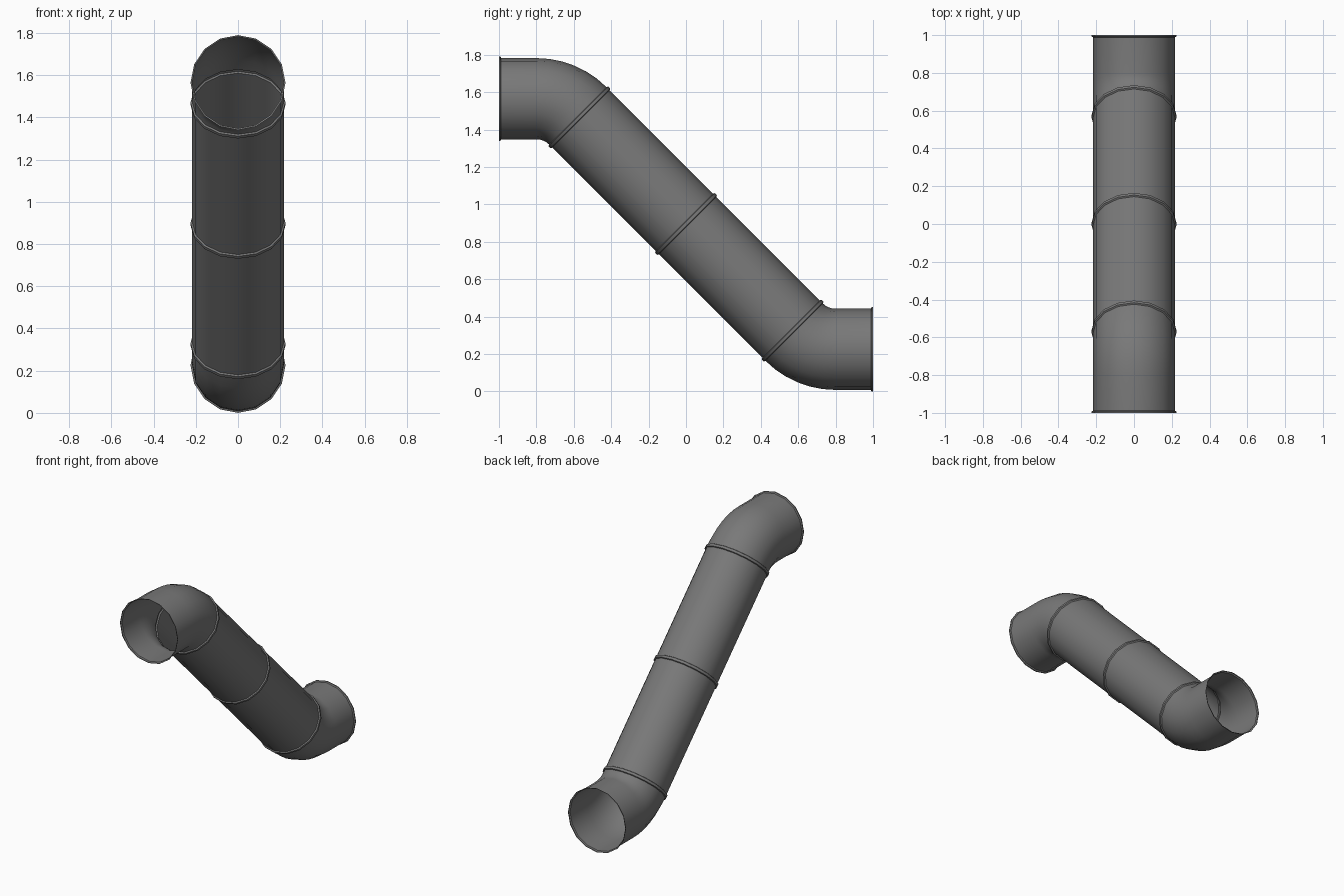
import bpy, bmesh
from math import sin, cos, pi, radians
from mathutils import Matrix, Vector

SIDES = 16
R, LIP_R = 0.217, 0.225          # pipe wall and end lip radii
LIP, STEP = 0.008, 0.012         # lip width, and where the lip meets the wall
TOP_Z, MID_Z = 1.565, 0.895      # upper pipe axis, centre of the whole run
SLOPE = radians(-45)
JOINT = Vector((0, -0.57, 1.465))

old = bpy.data.objects.get("Cube")
if old:
    bpy.data.objects.remove(old, do_unlink=True)

metal = bpy.data.materials.new("dark_grey_metal")
metal.use_nodes = True
grey = (0.19, 0.19, 0.19, 1)
metal.diffuse_color = grey
metal.node_tree.nodes["Principled BSDF"].inputs["Base Color"].default_value = grey


def heading(angle):
    return Vector((0, cos(angle), sin(angle)))


def lip(end, angle, inward):
    """Stations of a raised lip, from the open end towards the wall."""
    d = heading(angle) * inward
    return [(end, angle, LIP_R), (end + d * LIP, angle, LIP_R), (end + d * STEP, angle, R)]


def make_tube(name, stations, turn=False):
    """Open tube swept through (centre, angle, radius) stations."""
    bm = bmesh.new()
    rings = []
    for centre, angle, radius in stations:
        up = Vector((0, -sin(angle), cos(angle)))
        ring = []
        for k in range(SIDES):
            a = 2 * pi * k / SIDES
            ring.append(bm.verts.new(centre + radius * (Vector((cos(a), 0, 0)) + up * sin(a))))
        rings.append(ring)
    for a, b in zip(rings, rings[1:]):
        for k in range(SIDES):
            n = (k + 1) % SIDES
            bm.faces.new((a[k], b[k], b[n], a[n]))
    if turn:  # half turn about the middle of the run
        pivot = Matrix.Translation((0, 0, MID_Z))
        bm.transform(pivot @ Matrix.Rotation(pi, 4, 'X') @ pivot.inverted())
    mesh = bpy.data.meshes.new(name)
    bm.to_mesh(mesh)
    bm.free()
    mesh.materials.append(metal)
    obj = bpy.data.objects.new(name, mesh)
    bpy.context.collection.objects.link(obj)
    bpy.ops.object.select_all(action='DESELECT')
    obj.select_set(True)
    bpy.context.view_layer.objects.active = obj
    bpy.ops.object.shade_smooth_by_angle(angle=radians(35))


# Elbow: lipped mouth, short straight, 45 degree arc, lipped joint
arc_end = JOINT - heading(SLOPE) * STEP
bend_r = (TOP_Z - arc_end.z) / (1 - cos(SLOPE))
bend_centre = Vector((0, arc_end.y + bend_r * sin(SLOPE), TOP_Z - bend_r))
elbow = lip(Vector((0, -1, TOP_Z)), 0, 1)
BEND_STEPS = 6
for i in range(BEND_STEPS):
    a = SLOPE * i / BEND_STEPS
    elbow.append((bend_centre + bend_r * Vector((0, -sin(a), cos(a))), a, R))
elbow += reversed(lip(JOINT, SLOPE, -1))

# Sloping pipe: one half of the diagonal, lipped at both ends
middle = Vector((0, 0, MID_Z))
pipe = lip(JOINT, SLOPE, 1) + list(reversed(lip(middle, SLOPE, -1)))

for level, turn in (("upper", False), ("lower", True)):
    make_tube(level + "_elbow", elbow, turn)
    make_tube(level + "_pipe", pipe, turn)
